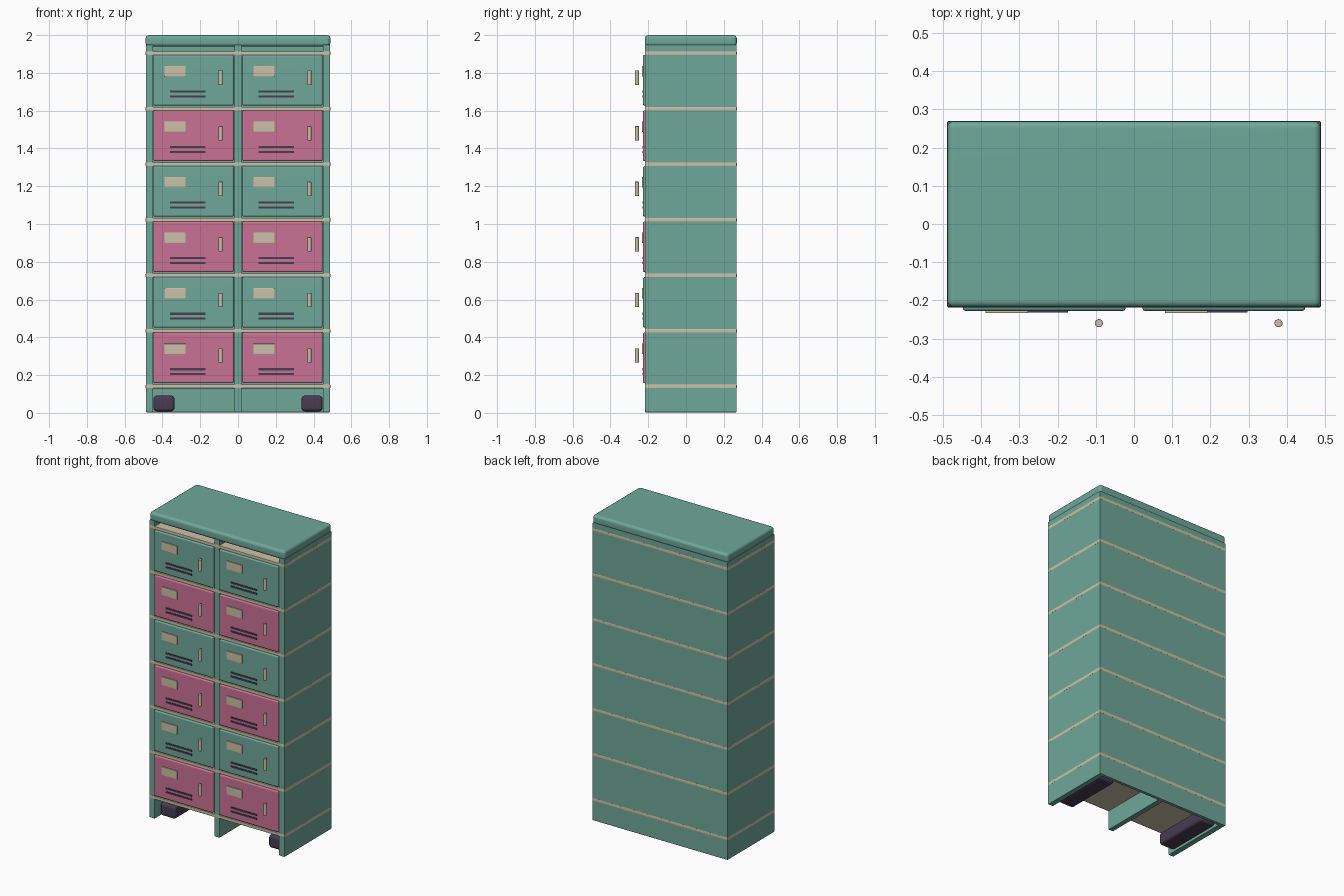
import bpy, bmesh, math
from mathutils import Matrix

cube = bpy.data.objects.get("Cube")
if cube:
    bpy.data.objects.remove(cube, do_unlink=True)


def material(name, rgb):
    m = bpy.data.materials.new(name)
    m.use_nodes = True
    m.diffuse_color = (*rgb, 1)
    m.node_tree.nodes["Principled BSDF"].inputs["Base Color"].default_value = (*rgb, 1)
    return m


teal = material("teal paint", (0.16, 0.39, 0.32))
pink = material("pink paint", (0.59, 0.17, 0.30))
cream = material("cream", (0.60, 0.53, 0.40))
plum = material("dark plum", (0.065, 0.045, 0.085))


def finish(name, bm, mat, bevel, segments=3):
    """Round the sharp edges, then make a smooth-shaded object."""
    if bevel:
        sharp = [e for e in bm.edges if e.calc_face_angle(0) > math.radians(50)]
        bmesh.ops.bevel(bm, geom=sharp, offset=bevel, segments=segments,
                        profile=0.5, affect='EDGES', clamp_overlap=True)
    bmesh.ops.recalc_face_normals(bm, faces=bm.faces)
    mesh = bpy.data.meshes.new(name)
    bm.to_mesh(mesh)
    bm.free()
    mesh.materials.append(mat)
    mesh.shade_smooth()
    mesh.set_sharp_from_angle(angle=math.radians(40))
    ob = bpy.data.objects.new(name, mesh)
    bpy.context.collection.objects.link(ob)
    ob.modifiers.new("flat normals", 'WEIGHTED_NORMAL').keep_sharp = True
    return ob


def box(name, x, y, z, mat, bevel=0.0, segments=3):
    """Box from (min, max) pairs."""
    bm = bmesh.new()
    bmesh.ops.create_cube(bm, size=1)
    for v in bm.verts:
        for i, (lo, hi) in enumerate((x, y, z)):
            v.co[i] = lo if v.co[i] < 0 else hi
    return finish(name, bm, mat, bevel, segments)


FRONT, BACK, HALF = -0.217, 0.268, 0.488
WALL, DIVIDER, INNER_BACK = 0.45, 0.018, 0.245
PITCH, BASE = 0.294, 0.14

# Carcass: sides, back and divider as one extruded E-shaped plan
plan = [(0, FRONT), (DIVIDER, FRONT), (DIVIDER, INNER_BACK), (WALL, INNER_BACK),
        (WALL, FRONT), (HALF, FRONT), (HALF, BACK)]
plan = plan[1:] + [(-x, y) for x, y in reversed(plan[1:])]
bm = bmesh.new()
floor = bm.faces.new([bm.verts.new((x, y, 0.002)) for x, y in plan])
wall = bmesh.ops.extrude_face_region(bm, geom=[floor])
for v in wall["geom"]:
    if isinstance(v, bmesh.types.BMVert):
        v.co.z = 1.95
finish("carcass", bm, teal, 0.006, 2)

# Rounded top
box("top_panel", (-HALF - 0.001, HALF + 0.001), (FRONT - 0.001, BACK + 0.001),
    (1.94, 2.0), teal, 0.018, 4)

# Shelves whose edges show as thin bands around the carcass
for i in range(7):
    z = BASE + i * PITCH
    box(f"shelf_{i + 1}", (-HALF - 0.001, HALF + 0.001), (FRONT - 0.001, BACK + 0.001),
        (z - 0.01, z + 0.01), cream, 0.003, 2)

# Long feet
for side, name in ((-1, "right"), (1, "left")):
    c = side * 0.392
    box(f"{name}_foot", (c - 0.056, c + 0.056), (-0.17, 0.22), (0.008, 0.092), plum, 0.018)


def plate(name, cx, cz, w, h, y, mat, bevel):
    return box(name, (cx - w / 2, cx + w / 2), y, (cz - h / 2, cz + h / 2), mat, bevel, 2)


def handle(name, x, z):
    bm = bmesh.new()
    bmesh.ops.create_cone(bm, cap_ends=True, segments=20, radius1=0.0105, radius2=0.0105,
                          depth=0.076, matrix=Matrix.Translation((x, -0.2595, z)))
    finish(name, bm, cream, 0.002, 2)


# Locker doors with label, vent slots and handle
for row in range(6):
    z = BASE + (row + 0.5) * PITCH + 0.004
    for side, name in ((-1, "right"), (1, "left")):
        x = side * 0.235
        tag = f"{name}_{row + 1}"
        box(f"door_{tag}", (x - 0.213, x + 0.213), (FRONT - 0.011, FRONT + 0.02),
            (z - 0.134, z + 0.134), teal if row % 2 else pink, 0.009)
        plate(f"label_{tag}", x - 0.098, z + 0.048, 0.112, 0.055, (-0.2335, -0.226), cream, 0.002)
        for n, drop in enumerate((0.06, 0.085)):
            plate(f"vent_{tag}_{n + 1}", x - 0.032, z - drop, 0.188, 0.011,
                  (-0.2315, -0.226), plum, 0)
        handle(f"handle_{tag}", x + 0.143, z + 0.013)
